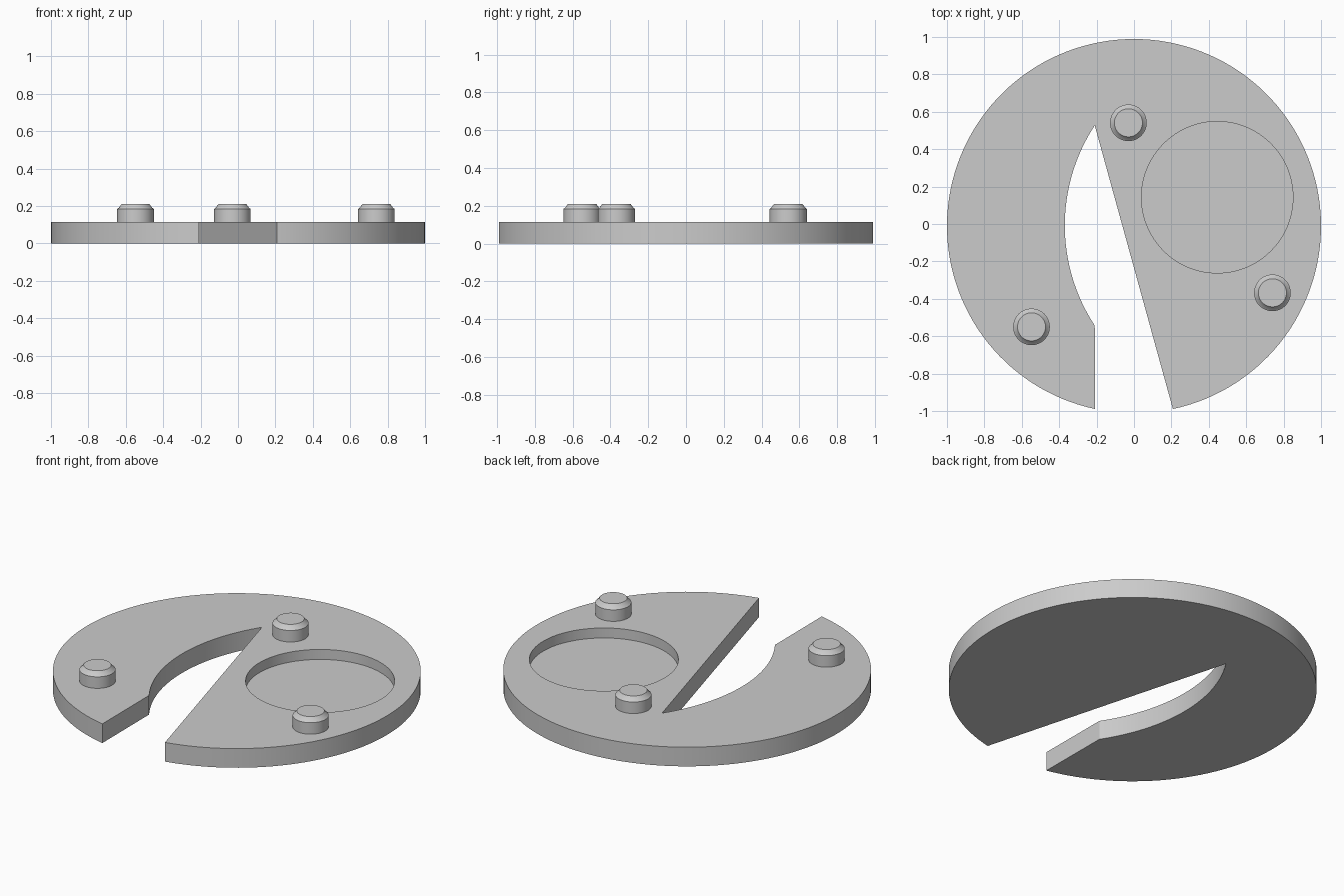
import bpy, bmesh, math

if "Cube" in bpy.data.objects:
    bpy.data.objects.remove(bpy.data.objects["Cube"])

THICK = 0.115      # plate thickness
CY = -0.011        # y of the disc centre

grey = bpy.data.materials.new("grey")
grey.diffuse_color = (0.6, 0.6, 0.6, 1)
grey.use_nodes = True
grey.node_tree.nodes["Principled BSDF"].inputs["Base Color"].default_value = grey.diffuse_color


def activate(obj):
    bpy.ops.object.select_all(action='DESELECT')
    obj.select_set(True)
    bpy.context.view_layer.objects.active = obj


def smooth(obj):
    activate(obj)
    bpy.ops.object.shade_smooth_by_angle(angle=math.radians(20))


def prism(name, outline, z0, z1):
    """Extrude a flat outline from z0 to z1."""
    bm = bmesh.new()
    face = bm.faces.new([bm.verts.new((x, y, z0)) for x, y in outline])
    ext = bmesh.ops.extrude_face_region(bm, geom=[face])
    for v in ext["geom"]:
        if isinstance(v, bmesh.types.BMVert):
            v.co.z = z1
    bmesh.ops.recalc_face_normals(bm, faces=bm.faces)
    mesh = bpy.data.meshes.new(name)
    bm.to_mesh(mesh)
    bm.free()
    mesh.materials.append(grey)
    obj = bpy.data.objects.new(name, mesh)
    bpy.context.collection.objects.link(obj)
    return obj


def arc(cx, cy, r, a0, a1, n):
    return [(cx + r * math.cos(a0 + (a1 - a0) * i / n),
             cy + r * math.sin(a0 + (a1 - a0) * i / n)) for i in range(n + 1)]


def lathe(name, profile, x, y, n=48):
    """Spin (radius, z) points into a capped solid."""
    bm = bmesh.new()
    rings = [[bm.verts.new((px, py, z)) for px, py in
              arc(0, 0, r, 0, 2 * math.pi, n)[:-1]] for r, z in profile]
    for lo, hi in zip(rings, rings[1:]):
        for i in range(n):
            j = (i + 1) % n
            bm.faces.new((lo[i], lo[j], hi[j], hi[i]))
    bm.faces.new(rings[0][::-1])
    bm.faces.new(rings[-1])
    mesh = bpy.data.meshes.new(name)
    bm.to_mesh(mesh)
    bm.free()
    mesh.materials.append(grey)
    obj = bpy.data.objects.new(name, mesh)
    obj.location = (x, y, 0)
    bpy.context.collection.objects.link(obj)
    smooth(obj)
    return obj


# Disc outline with the tapering curved slot open to the front
gap = math.asin(0.208)
rim = arc(0, CY, 1, -math.pi / 2 + gap, 1.5 * math.pi - gap, 128)
R = 0.974
half = math.asin(0.535 / R)
slot = arc(-0.37 + R, -0.008, R, math.pi + half, math.pi - half, 32)
plate = prism("plate", rim + slot, 0, THICK)

# Round shallow recess in the top
cutter = prism("recess_cutter", arc(0.445, 0.143, 0.405, 0, 2 * math.pi, 96)[:-1],
               THICK - 0.06, THICK + 0.1)
cut = plate.modifiers.new("recess", 'BOOLEAN')
cut.operation = 'DIFFERENCE'
cut.solver = 'EXACT'
cut.object = cutter
activate(plate)
bpy.ops.object.modifier_apply(modifier=cut.name)
bpy.data.objects.remove(cutter)
smooth(plate)

# Three chamfered pegs
peg_profile = [(0.098, THICK - 0.01), (0.098, 0.184), (0.09, 0.19), (0.075, 0.21)]
for i, (x, y) in enumerate([(-0.03, 0.541), (0.74, -0.368), (-0.548, -0.55)]):
    lathe(f"peg_{i + 1}", peg_profile, x, y)
